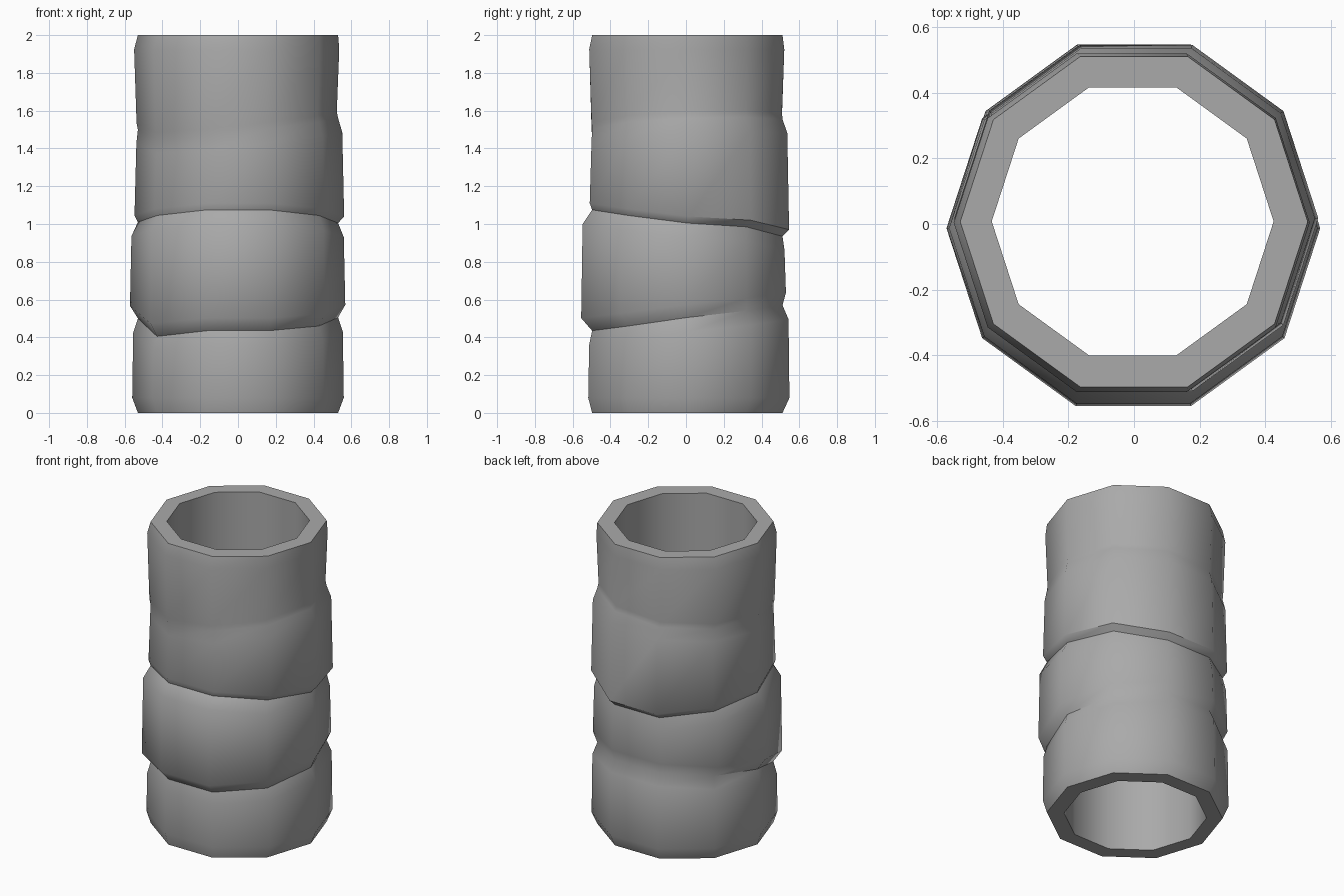
import bpy, bmesh, math

cube = bpy.data.objects.get("Cube")
if cube:
    bpy.data.objects.remove(cube)

SIDES = 10

# Wavy joint heights, counter-clockwise from +x
base = [0] * SIDES
low = [.505, .54, .57, .57, .545, .5, .405, .435, .435, .46]
mid = [1.005, .985, .935, .935, .975, 1.01, 1.045, 1.075, 1.075, 1.045]
high = [1.56, 1.565, 1.555, 1.535, 1.52, 1.5, 1.45, 1.465, 1.505, 1.54]
top = [2] * SIDES
joints = [base, low, mid, high, top]

# Each bulge: lower radius, upper radius, x shift, y shift, lower bevel height
bulges = [(.56, .555, 0, .015, .08), (.57, .562, -.002, -.013, .067),
          (.555, .545, .007, .018, .035), (.53, .543, -.007, .004, .035)]

bm = bmesh.new()


def ring(radius, heights, x=0, y=0, lift=0):
    return [bm.verts.new((x + radius * math.cos(math.tau * i / SIDES),
                          y + radius * math.sin(math.tau * i / SIDES),
                          h + lift)) for i, h in enumerate(heights)]


def bridge(a, b):
    for i in range(SIDES):
        j = (i + 1) % SIDES
        bm.faces.new((a[i], a[j], b[j], b[i]))


# Outer wall: a neck ring at each joint and two rings per bulge
necks = [ring(.53, h, 0, .007) for h in joints]
for k, (r_low, r_high, x, y, lift) in enumerate(bulges):
    lower = ring(r_low, joints[k], x, y, lift)
    upper = ring(r_high, joints[k + 1], x, y, -.075)
    bridge(necks[k], lower)
    bridge(lower, upper)
    bridge(upper, necks[k + 1])

# Inner wall and flat rims
inner = [ring(.43, h, -.004, .008) for h in joints]
for a, b in zip(inner, inner[1:]):
    bridge(b, a)
bridge(necks[-1], inner[-1])
bridge(inner[0], necks[0])

bmesh.ops.recalc_face_normals(bm, faces=bm.faces)
mesh = bpy.data.meshes.new("segmented_tube")
bm.to_mesh(mesh)
bm.free()
tube = bpy.data.objects.new("segmented_tube", mesh)
bpy.context.collection.objects.link(tube)

# Plain grey finish
grey = bpy.data.materials.new("mid_grey")
grey.use_nodes = True
colour = (.4, .4, .4, 1)
grey.diffuse_color = colour
grey.node_tree.nodes["Principled BSDF"].inputs["Base Color"].default_value = colour
mesh.materials.append(grey)

bpy.ops.object.select_all(action='DESELECT')
tube.select_set(True)
bpy.context.view_layer.objects.active = tube
bpy.ops.object.shade_smooth_by_angle(angle=math.radians(42))
